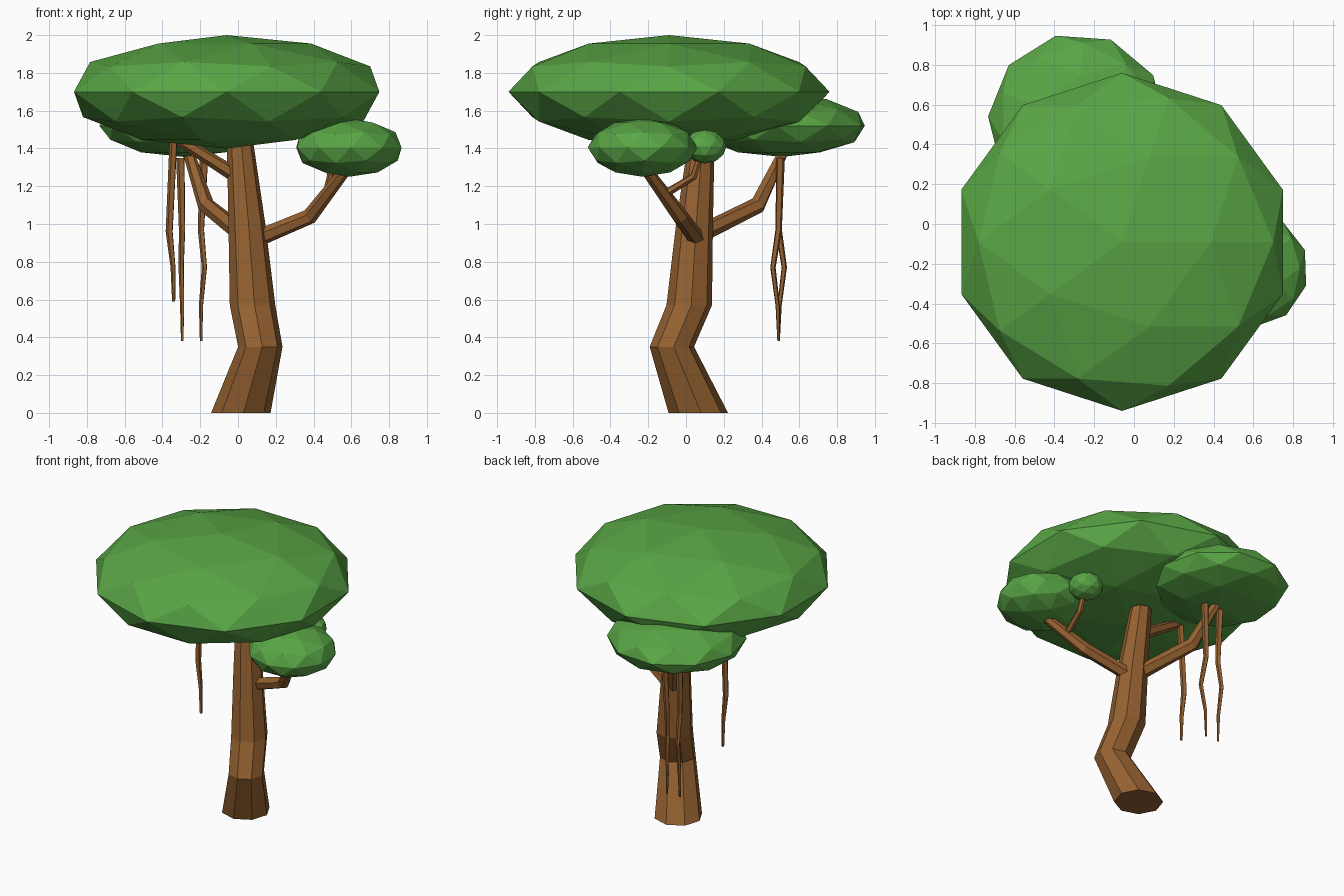
import bpy, bmesh, math
from mathutils import Vector, Matrix

if "Cube" in bpy.data.objects:
    bpy.data.objects.remove(bpy.data.objects["Cube"])


def material(name, rgb):
    m = bpy.data.materials.new(name)
    m.diffuse_color = (*rgb, 1)
    m.use_nodes = True
    m.node_tree.nodes["Principled BSDF"].inputs["Base Color"].default_value = m.diffuse_color
    return m


LEAF = material("leaf_green", (0.10, 0.38, 0.06))
BARK = material("bark_brown", (0.30, 0.12, 0.03))


def finish(bm, name, mat):
    bmesh.ops.recalc_face_normals(bm, faces=bm.faces)
    me = bpy.data.meshes.new(name)
    bm.to_mesh(me)
    bm.free()
    me.materials.append(mat)
    ob = bpy.data.objects.new(name, me)
    bpy.context.collection.objects.link(ob)
    return ob


def foliage(name, center, radii, turn=0):
    """Flattened low-poly puff of leaves."""
    bm = bmesh.new()
    bmesh.ops.create_icosphere(bm, subdivisions=2, radius=1)
    bm.transform(Matrix.Translation(center) @ Matrix.Diagonal((*radii, 1))
                 @ Matrix.Rotation(math.radians(turn), 4, 'Z'))
    return finish(bm, name, LEAF)


def limb(name, points, sides=6, level=False):
    """Tapered faceted tube through (x, y, z, radius) points."""
    bm = bmesh.new()
    pos = [Vector(p[:3]) for p in points]
    rings = []
    for i, p in enumerate(points):
        d = (pos[min(i + 1, len(pos) - 1)] - pos[max(i - 1, 0)]).normalized()
        if level:
            d = Vector((0, 0, 1))
        u = Vector((0, 1, 0)).cross(d).normalized()
        v = d.cross(u)
        ring = []
        for k in range(sides):
            a = 2 * math.pi * k / sides + 0.09
            ring.append(bm.verts.new(pos[i] + p[3] * (u * math.cos(a) + v * math.sin(a))))
        rings.append(ring)
    for a, b in zip(rings, rings[1:]):
        for k in range(sides):
            j = (k + 1) % sides
            bm.faces.new((a[k], a[j], b[j], b[k]))
    bm.faces.new(rings[0][::-1])
    bm.faces.new(rings[-1])
    return finish(bm, name, BARK)


# Foliage
foliage("main_canopy", (-0.06, -0.09, 1.70), (0.85, 0.85, 0.30))
foliage("back_canopy", (-0.285, 0.51, 1.52), (0.45, 0.45, 0.165), 14)
foliage("right_canopy", (0.587, -0.23, 1.405), (0.29, 0.29, 0.155), 38)
foliage("small_canopy", (0.49, 0.10, 1.41), (0.115, 0.115, 0.09))

# Trunk with level rings
limb("trunk", [(0.015, 0.065, 0, 0.158), (0.118, -0.075, 0.35, 0.118),
               (0.077, 0.017, 0.57, 0.121), (0.047, 0.045, 1.0, 0.098),
               (0.012, 0.08, 1.42, 0.071)], 8, True)

# Branches
limb("right_branch", [(0.06, 0.07, 0.905, 0.045), (0.38, -0.03, 1.04, 0.042),
                      (0.58, -0.22, 1.30, 0.03)])
limb("right_twig", [(0.47, -0.11, 1.16, 0.022), (0.49, 0.04, 1.25, 0.02),
                    (0.485, 0.075, 1.36, 0.018)])
limb("back_branch", [(0.02, 0.08, 0.95, 0.048), (-0.17, 0.38, 1.10, 0.045),
                     (-0.26, 0.51, 1.37, 0.03)])
limb("upper_left_branch", [(0.0, 0.07, 1.25, 0.04), (-0.27, 0.06, 1.42, 0.032),
                           (-0.34, 0.06, 1.47, 0.028)])

# Hanging roots
limb("left_hanging_root", [(-0.34, 0.06, 1.46, 0.022), (-0.363, 0.07, 0.96, 0.02),
                           (-0.343, 0.07, 0.77, 0.014), (-0.34, 0.07, 0.59, 0.009)], 5)
for name, x, bend, side in (("middle_hanging_root", -0.295, -0.005, 1),
                            ("inner_hanging_root", -0.195, 0.018, -1)):
    limb(name, [(x + 0.25 * (x + 0.26), 0.50, 1.35, 0.024), (x, 0.49, 0.97, 0.018),
                (x + bend, 0.49 + side * 0.03, 0.77, 0.015),
                (x, 0.49 + side * 0.005, 0.57, 0.012), (x, 0.49, 0.38, 0.007)], 5)
